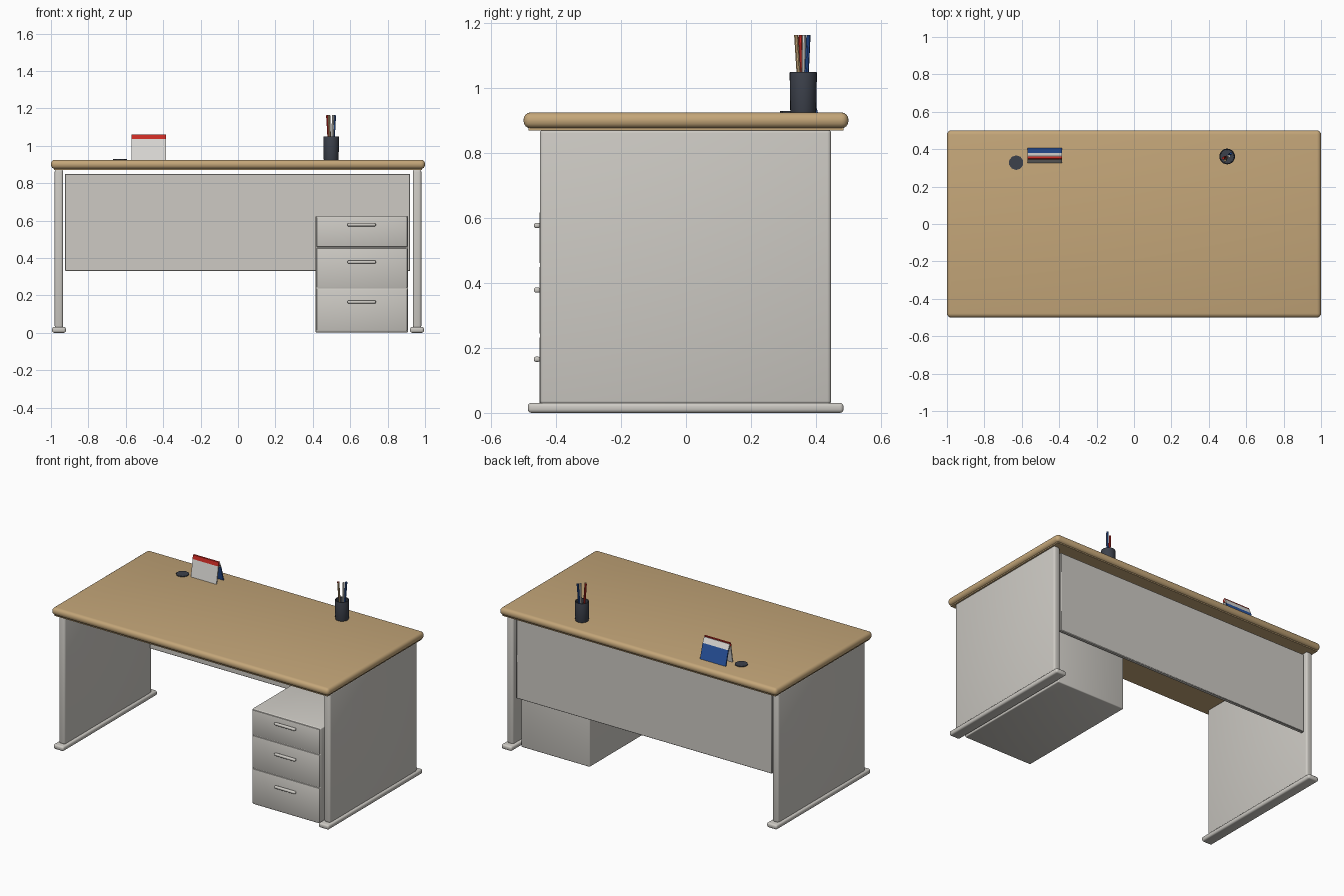
import bpy
import bmesh
from math import pi
from mathutils import Matrix, Vector

cube = bpy.data.objects.get("Cube")
if cube:
    bpy.data.objects.remove(cube, do_unlink=True)


def material(name, rgb):
    m = bpy.data.materials.new(name)
    m.use_nodes = True
    m.diffuse_color = (*rgb, 1)
    m.node_tree.nodes["Principled BSDF"].inputs["Base Color"].default_value = (*rgb, 1)
    return m


WOOD = material("light wood", (0.55, 0.38, 0.19))
GREY = material("warm grey", (0.61, 0.59, 0.55))
DARK = material("charcoal", (0.045, 0.052, 0.07))
RED = material("red", (0.62, 0.025, 0.018))
BLUE = material("blue", (0.022, 0.09, 0.36))
WHITE = material("paper white", (0.72, 0.71, 0.68))


def finish(name, bm, mat, smooth=True):
    bmesh.ops.recalc_face_normals(bm, faces=bm.faces)
    mesh = bpy.data.meshes.new(name)
    bm.to_mesh(mesh)
    bm.free()
    mesh.materials.append(mat)
    ob = bpy.data.objects.new(name, mesh)
    bpy.context.collection.objects.link(ob)
    if smooth:
        bpy.ops.object.select_all(action="DESELECT")
        ob.select_set(True)
        bpy.context.view_layer.objects.active = ob
        bpy.ops.object.shade_smooth_by_angle(angle=pi / 5)
    return ob


def box(name, x, y, z, mat, bevel=0.0, segments=3):
    """Box from (min, max) ranges with rounded edges."""
    bm = bmesh.new()
    size = [r[1] - r[0] for r in (x, y, z)]
    mid = [(r[0] + r[1]) / 2 for r in (x, y, z)]
    bmesh.ops.create_cube(bm, size=1, matrix=Matrix.Translation(mid) @ Matrix.Diagonal((*size, 1)))
    if bevel:
        bmesh.ops.bevel(bm, geom=bm.edges[:], offset=bevel, segments=segments,
                        profile=0.5, affect="EDGES")
    return finish(name, bm, mat, bool(bevel))


def rod(name, a, b, radius, mat, sides=8):
    """Cylinder between two points."""
    a, b = Vector(a), Vector(b)
    axis = b - a
    bm = bmesh.new()
    place = Matrix.Translation((a + b) / 2) @ axis.to_track_quat("Z", "Y").to_matrix().to_4x4()
    bmesh.ops.create_cone(bm, cap_ends=True, segments=sides, radius1=radius, radius2=radius,
                          depth=axis.length, matrix=place)
    return finish(name, bm, mat)


def lathe(name, profile, centre, mat, sides=24):
    """Spin an (r, z) profile about a vertical axis."""
    bm = bmesh.new()
    verts = [bm.verts.new((r, 0, z)) for r, z in profile]
    edges = [bm.edges.new(pair) for pair in zip(verts, verts[1:])]
    bmesh.ops.spin(bm, geom=verts + edges, axis=(0, 0, 1), cent=(0, 0, 0),
                   angle=2 * pi, steps=sides)
    bmesh.ops.remove_doubles(bm, verts=bm.verts, dist=0.0001)
    bmesh.ops.translate(bm, verts=bm.verts, vec=centre)
    return finish(name, bm, mat)


def sheet(name, low, high, thick, x, mat):
    """Sloping slab between two (y, z) points, thickened along y."""
    bm = bmesh.new()
    outline = [low, high, (high[0] + thick, high[1]), (low[0] + thick, low[1])]
    face = bm.faces.new([bm.verts.new((x[0], *p)) for p in outline])
    out = bmesh.ops.extrude_face_region(bm, geom=[face])["geom"]
    bmesh.ops.translate(bm, verts=[v for v in out if isinstance(v, bmesh.types.BMVert)],
                        vec=(x[1] - x[0], 0, 0))
    return finish(name, bm, mat, False)


# Desk top with rounded rim and a thin underside plate
TOP = 0.925
box("desk_top", (-1, 1), (-0.5, 0.5), (0.876, TOP), WOOD, 0.022, 4)
box("top_underside", (-0.985, 0.985), (-0.485, 0.485), (0.87, 0.88), WOOD)

# Side panels standing on runner feet
for side, s in (("right", -1), ("left", 1)):
    box(side + "_side_panel", sorted((s * 0.935, s * 0.98)), (-0.45, 0.447),
        (0.025, 0.873), GREY, 0.012)
    box(side + "_foot", sorted((s * 0.92, s * 0.994)), (-0.487, 0.485),
        (0, 0.031), GREY, 0.011)

# Back modesty panel
box("modesty_panel", (-0.925, 0.92), (0.412, 0.435), (0.33, 0.85), GREY, 0.003, 1)

# Drawer pedestal
box("pedestal", (0.415, 0.91), (-0.445, 0.40), (0.002, 0.625), GREY, 0.006)
drawers = (((0.012, 0.235), 0.165), ((0.242, 0.452), 0.378), ((0.459, 0.619), 0.577))
for i, (height, grip) in enumerate(drawers, 1):
    box(f"drawer_front_{i}", (0.42, 0.905), (-0.451, -0.43), height, GREY, 0.004, 2)
    box(f"drawer_handle_{i}", (0.585, 0.737), (-0.468, -0.449),
        (grip - 0.008, grip + 0.008), GREY, 0.006)

# Pen cup, open at the top
lathe("pen_cup", [(0, 0), (0.039, 0), (0.04, 0.003), (0.042, 0.122), (0.041, 0.125),
                  (0.037, 0.125), (0.036, 0.01), (0, 0.01)], (0.498, 0.361, TOP), DARK)

# Pencils leaning outwards from the cup
pencils = (("red", RED, 0.477, 0.352), ("tan", WOOD, 0.487, 0.339),
           ("white", WHITE, 0.509, 0.363), ("blue", BLUE, 0.518, 0.377))
for name, mat, x, y in pencils:
    foot = (0.498 + (x - 0.498) * 0.35, 0.361 + (y - 0.361) * 0.35, 0.937)
    rod(name + "_pencil", foot, (x, y, 1.163), 0.0065, mat)

# Folded desk calendar
SPAN = (-0.57, -0.385)
sheet("calendar_front", (0.327, TOP), (0.347, 1.037), 0.007, SPAN, WHITE)
sheet("calendar_header", (0.345, 1.035), (0.350, 1.06), 0.012, SPAN, RED)
sheet("calendar_back_band", (0.371, 1.02), (0.355, 1.054), 0.008, SPAN, WHITE)
sheet("calendar_back", (0.398, TOP), (0.371, 1.02), 0.008, SPAN, BLUE)

# Cable hole cover
rod("cable_cover", (-0.63, 0.328, TOP - 0.005), (-0.63, 0.328, TOP + 0.005), 0.039, DARK, 10)
